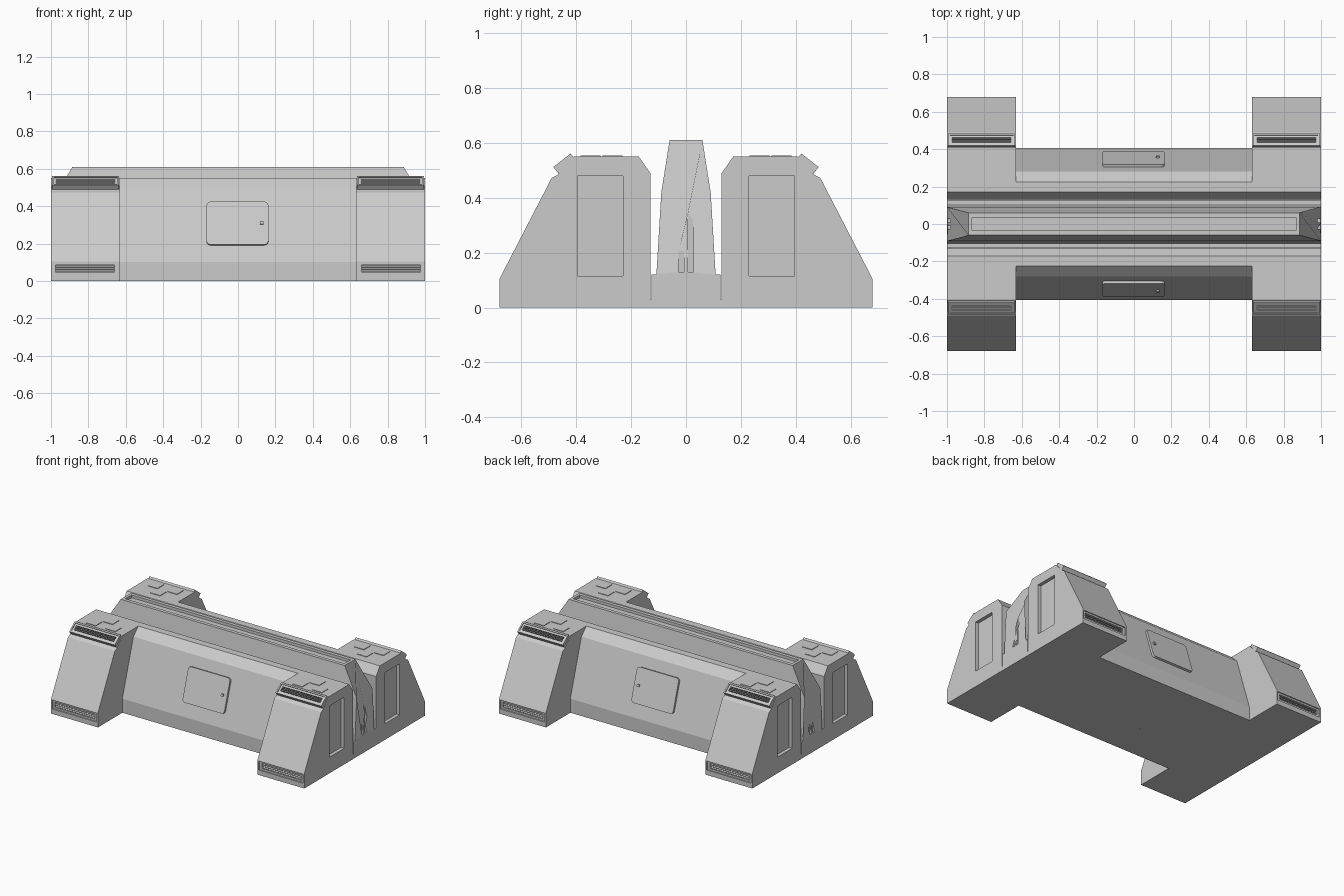
import bpy, bmesh, math
from mathutils import Matrix, Vector

if "Cube" in bpy.data.objects:
    bpy.data.objects.remove(bpy.data.objects["Cube"])


def make(name, bm):
    bmesh.ops.recalc_face_normals(bm, faces=bm.faces)
    me = bpy.data.meshes.new(name)
    bm.to_mesh(me)
    bm.free()
    ob = bpy.data.objects.new(name, me)
    bpy.context.collection.objects.link(ob)
    return ob


def prism(name, pts, x0, x1):
    """Extrude a (y, z) profile along x."""
    bm = bmesh.new()
    face = bm.faces.new([bm.verts.new((x0, y, z)) for y, z in pts])
    new = bmesh.ops.extrude_face_region(bm, geom=[face])["geom"]
    bmesh.ops.translate(bm, vec=(x1 - x0, 0, 0),
                        verts=[v for v in new if isinstance(v, bmesh.types.BMVert)])
    return make(name, bm)


def box(name, centre, size, tilt=0.0, offset=(0, 0, 0), round_y=0.0):
    """Box tilted about x; offset is measured in the tilted frame."""
    bm = bmesh.new()
    bmesh.ops.create_cube(bm, size=1)
    bmesh.ops.scale(bm, vec=size, verts=bm.verts)
    if round_y:
        edges = [e for e in bm.edges
                 if abs(e.verts[0].co.y - e.verts[1].co.y) > size[1] / 2]
        bmesh.ops.bevel(bm, geom=edges, offset=round_y, segments=3,
                        profile=0.5, affect='EDGES')
    bm.transform(Matrix.Translation(centre) @ Matrix.Rotation(tilt, 4, 'X')
                 @ Matrix.Translation(offset))
    return make(name, bm)


def span(name, x0, x1, y0, y1, z0, z1):
    return box(name, ((x0 + x1) / 2, (y0 + y1) / 2, (z0 + z1) / 2),
               (x1 - x0, y1 - y0, z1 - z0))


def apply(ob, mod):
    bpy.context.view_layer.objects.active = ob
    bpy.ops.object.modifier_apply(modifier=mod.name)


def cut(ob, *cutters):
    for c in cutters:
        c.hide_render = True
        m = ob.modifiers.new("cut", 'BOOLEAN')
        m.operation, m.solver, m.object = 'DIFFERENCE', 'EXACT', c
        apply(ob, m)
        bpy.data.objects.remove(c)


def mirror(ob, x=True, y=True):
    m = ob.modifiers.new("mirror", 'MIRROR')
    m.use_axis = (x, y, False)
    m.use_mirror_merge = False
    apply(ob, m)


# Central spine with sloped ends, top trough and end grooves
half = [(0.13, 0), (0.13, 0.03), (0.126, 0.03), (0.126, 0.12),
        (0.108, 0.12), (0.09, 0.42), (0.06, 0.61)]
spine = prism("spine", half + [(-y, z) for y, z in reversed(half)], -1, 1)
for v in spine.data.vertices:
    if v.co.z > 0.6:
        v.co.x *= 0.885
cut(spine, span("c", -0.865, 0.865, -0.035, 0.035, 0.59, 0.7))
for sx in (-1, 1):
    for sy in (-1, 1):
        cut(spine, box("c", (sx, sy * 0.017, 0.27), (0.04, 0.02, 0.28)))

# Side walls between the towers
wall = prism("side_wall", [(0.13, 0), (0.405, 0), (0.405, 0.10), (0.28, 0.495),
                           (0.225, 0.55), (0.172, 0.55), (0.13, 0.49)], -0.63, 0.63)
mirror(wall, x=False)

# Rounded hatches with latches on the sloping walls
tilt = math.atan2(0.125, 0.395)
hatch_at = (-0.003, 0.340, 0.305)
hatch = box("hatch", hatch_at, (0.33, 0.03, 0.24), tilt, round_y=0.02)
mirror(hatch, x=False)
latch = box("hatch_latch", hatch_at, (0.018, 0.012, 0.018), tilt, (0.13, 0.018, 0))
mirror(latch, x=False)

# Corner towers with side recesses and lower vents
tower = prism("corner_tower", [(0.13, 0), (0.68, 0), (0.68, 0.105), (0.49, 0.472),
                               (0.468, 0.484), (0.41, 0.55), (0.172, 0.55),
                               (0.13, 0.49)], 0.63, 1.0)
cut(tower,
    span("c", 0.975, 1.1, 0.23, 0.395, 0.115, 0.48),
    span("c", 0.64, 0.99, 0.672, 0.75, 0.035, 0.097),
    span("c", 0.66, 0.975, 0.65, 0.75, 0.048, 0.085))
mirror(tower)
for i in range(3):
    slat = box("lower_vent_slat", (0.8175, 0.661, 0.055 + i * 0.0115),
               (0.317, 0.016, 0.004), math.radians(-30))
    mirror(slat)

# Upper vents on the tower chamfers
vent_tilt = math.radians(-38)
vent_at = (0.815, 0.443, 0.525)
vent = box("upper_vent", vent_at, (0.36, 0.08, 0.03), vent_tilt)
cut(vent,
    box("c", vent_at, (0.34, 0.06, 0.02), vent_tilt, (0, 0, 0.019)),
    box("c", vent_at, (0.315, 0.034, 0.02), vent_tilt, (0, 0, 0.005)))
mirror(vent)
for i in (-1, 0, 1):
    slat = box("upper_vent_slat", vent_at, (0.317, 0.004, 0.011), vent_tilt,
               (0, i * 0.0105, 0.002))
    mirror(slat)

# Thin plates on the tower tops
for x0, y0 in ((0.70, 0.312), (0.855, 0.312), (0.778, 0.232)):
    plate = span("top_plate", x0, x0 + 0.076, y0, y0 + 0.072, 0.545, 0.554)
    mirror(plate)
